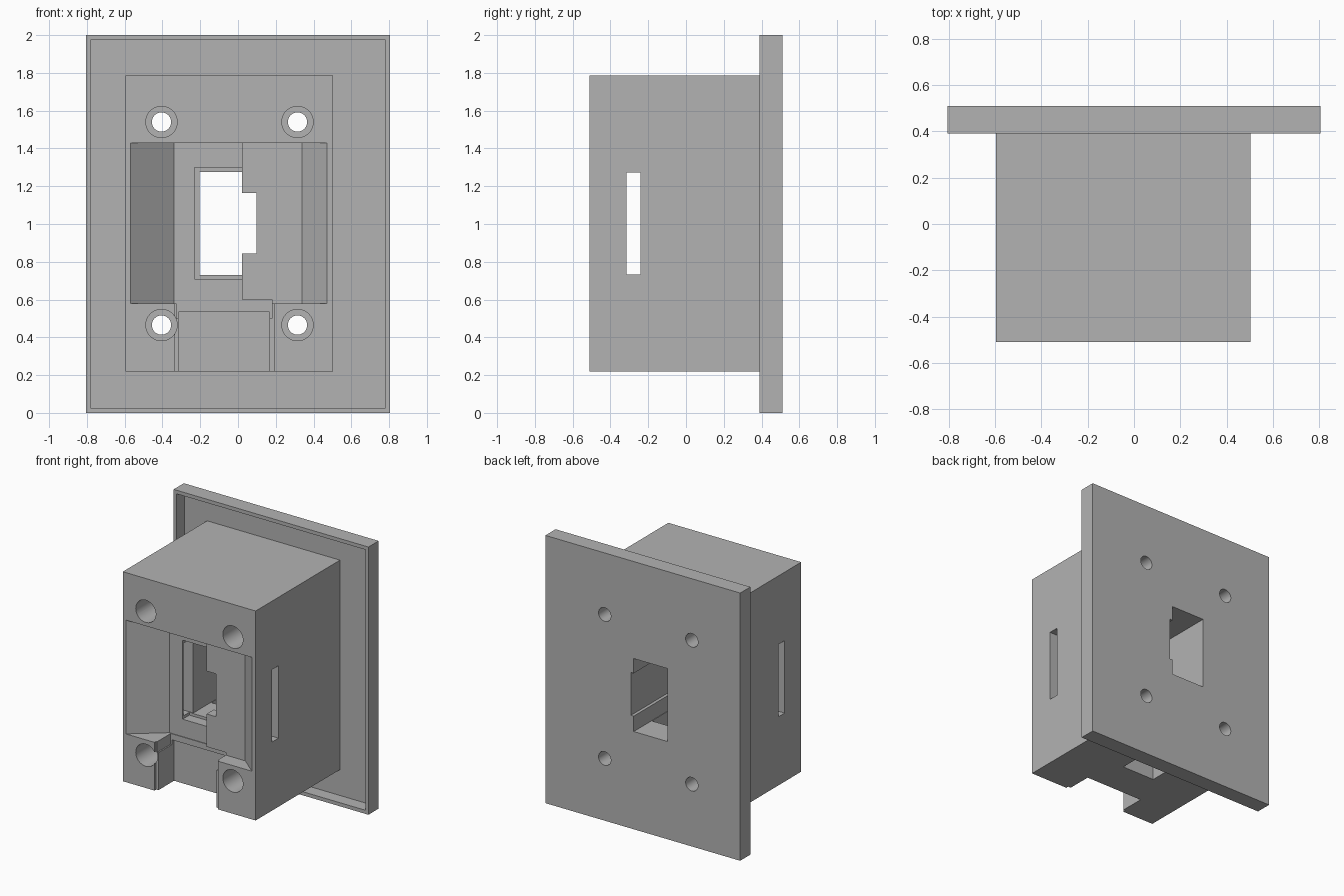
import bpy
import bmesh
from mathutils import Matrix, Vector

old = bpy.data.objects.get("Cube")
if old:
    bpy.data.objects.remove(old, do_unlink=True)

grey = bpy.data.materials.new("plain grey")
grey.use_nodes = True
colour = (0.45, 0.45, 0.45, 1)
grey.diffuse_color = colour
grey.node_tree.nodes["Principled BSDF"].inputs["Base Color"].default_value = colour


def make_object(name, bm):
    bmesh.ops.recalc_face_normals(bm, faces=bm.faces)
    mesh = bpy.data.meshes.new(name)
    bm.to_mesh(mesh)
    bm.free()
    mesh.materials.append(grey)
    obj = bpy.data.objects.new(name, mesh)
    bpy.context.collection.objects.link(obj)
    return obj


def box(name, xs, ys, zs):
    bm = bmesh.new()
    size = [b - a for a, b in (xs, ys, zs)]
    mid = [(a + b) / 2 for a, b in (xs, ys, zs)]
    bmesh.ops.create_cube(bm, size=1, matrix=Matrix.Translation(mid) @ Matrix.Diagonal((*size, 1)))
    return make_object(name, bm)


def prism(name, outline, zs):
    """Extrude an x-y outline upwards."""
    bm = bmesh.new()
    face = bm.faces.new([bm.verts.new((x, y, zs[0])) for x, y in outline])
    top = bmesh.ops.extrude_face_region(bm, geom=[face])["geom"]
    verts = [v for v in top if isinstance(v, bmesh.types.BMVert)]
    bmesh.ops.translate(bm, verts=verts, vec=(0, 0, zs[1] - zs[0]))
    return make_object(name, bm)


def rod(name, x, z, radius, ys):
    bm = bmesh.new()
    place = Matrix.Translation(Vector((x, sum(ys) / 2, z))) @ Matrix.Rotation(1.5707963, 4, "X")
    bmesh.ops.create_cone(bm, cap_ends=True, segments=48, radius1=radius, radius2=radius,
                          depth=ys[1] - ys[0], matrix=place)
    return make_object(name, bm)


def combine(target, tool, operation="DIFFERENCE"):
    tool.hide_render = True
    mod = target.modifiers.new("cut", "BOOLEAN")
    mod.operation = operation
    mod.solver = "EXACT"
    mod.object = tool
    bpy.context.view_layer.objects.active = target
    bpy.ops.object.modifier_apply(modifier=mod.name)
    bpy.data.objects.remove(tool, do_unlink=True)


FRONT, BACK, THROUGH = -0.51, 0.51, 0.7

# Wall plate, hollowed at the front to leave a thin rim
housing = box("switch_housing", (-0.805, 0.805), (0.39, BACK), (0, 2))
combine(housing, box("plate_recess", (-0.78, 0.78), (0.2, 0.485), (0.027, 1.973)))

# Main body
combine(housing, box("body", (-0.595, 0.503), (FRONT, 0.495), (0.22, 1.785)), "UNION")

# Front pocket with slanted sides and a raised block on one side
pocket = [(-0.57, -0.6), (-0.57, FRONT), (-0.34, -0.325), (0.02, -0.325),
          (0.02, -0.4), (0.34, -0.4), (0.472, FRONT), (0.472, -0.6)]
combine(housing, prism("pocket", pocket, (0.58, 1.43)))

# Stepped window, its side notch and the cross slot
combine(housing, box("window_step", (-0.23, 0.02), (-0.35, -0.245), (0.71, 1.3)))
combine(housing, box("window", (-0.203, 0.075), (-0.3, THROUGH), (0.73, 1.275)))
combine(housing, box("window_notch", (-0.1, 0.098), (-0.45, THROUGH), (0.845, 1.165)))
combine(housing, box("side_slot", (-THROUGH, THROUGH), (-0.315, -0.24), (0.732, 1.273)))

# Shaft from the window down through the underside
combine(housing, box("cable_shaft", (-0.2, 0.072), (-0.03, 0.3), (0.1, 0.8)))

# Cable channel below the pocket, wider at its mouth and stepped at its top
combine(housing, box("channel", (-0.315, 0.167), (-0.6, -0.305), (0.1, 0.535)))
combine(housing, box("channel_top", (-0.325, 0.18), (-0.6, -0.33), (0.5, 0.6)))
combine(housing, box("channel_mouth", (-0.333, 0.19), (-0.6, -0.49), (0.1, 0.59)))

# Four counterbored screw holes
for x in (-0.405, 0.315):
    for z in (0.465, 1.54):
        combine(housing, rod("counterbore", x, z, 0.083, (-0.6, 0.3)))
        combine(housing, rod("screw_hole", x, z, 0.051, (-0.6, THROUGH)))

# Smooth hole walls, crisp edges
bpy.ops.object.select_all(action="DESELECT")
housing.select_set(True)
bpy.context.view_layer.objects.active = housing
bpy.ops.object.shade_smooth_by_angle(angle=0.5)
